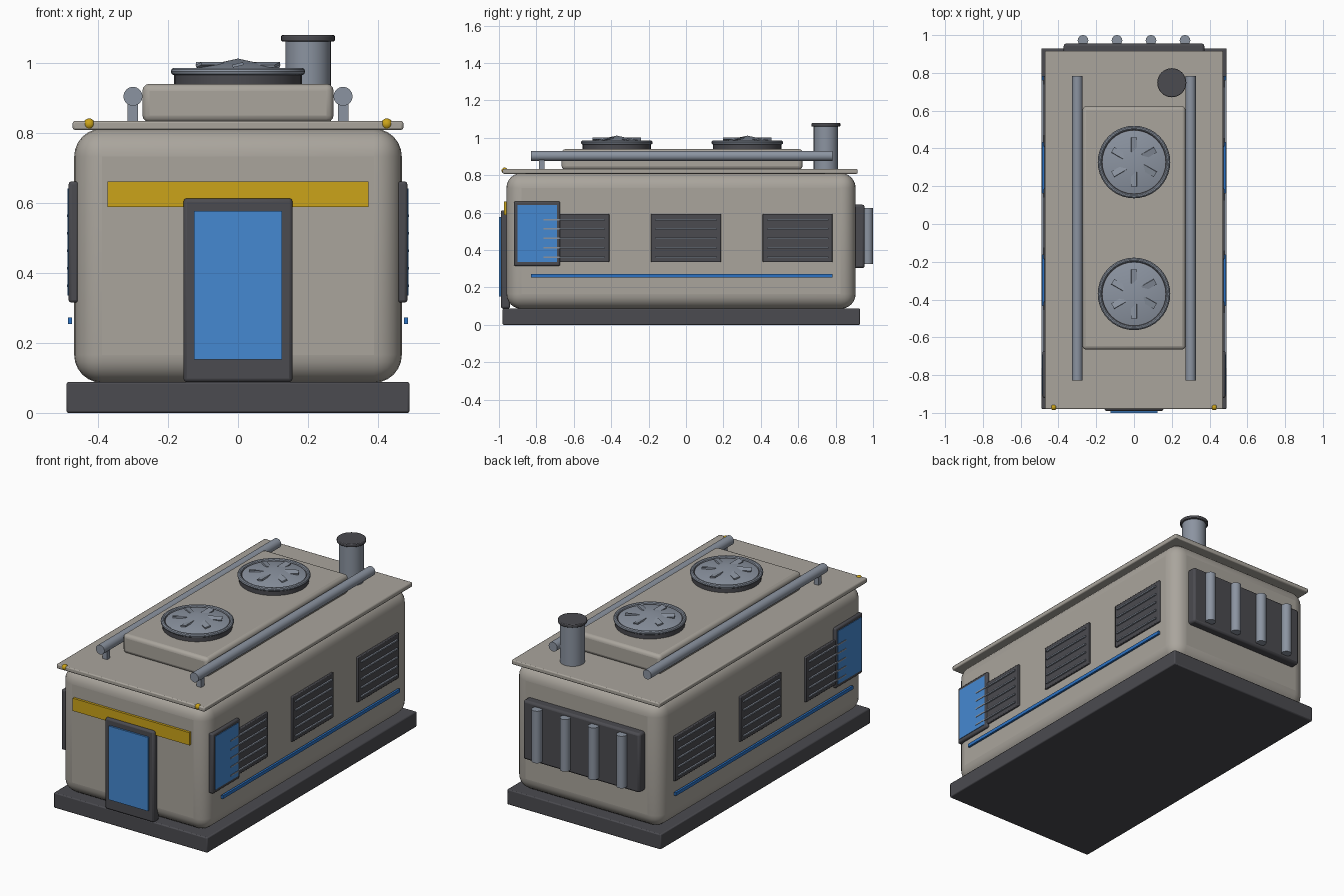
import bpy, math
from mathutils import Matrix

if "Cube" in bpy.data.objects:
    bpy.data.objects.remove(bpy.data.objects["Cube"])


def mat(name, r, g, b):
    m = bpy.data.materials.new(name)
    m.diffuse_color = (r, g, b, 1)
    m.use_nodes = True
    m.node_tree.nodes["Principled BSDF"].inputs["Base Color"].default_value = m.diffuse_color
    return m


SHELL = mat("warm_grey_shell", 0.40, 0.375, 0.335)
DARK = mat("dark_grey", 0.07, 0.07, 0.08)
METAL = mat("blue_grey_metal", 0.26, 0.295, 0.355)
GLASS = mat("blue_glass", 0.06, 0.25, 0.64)
STRIPE = mat("deep_blue", 0.025, 0.17, 0.55)
YELLOW = mat("amber_yellow", 0.60, 0.37, 0.01)


def finish(o, name, m, bevel=0, seg=2):
    o.name = name
    o.data.materials.append(m)
    if bevel:
        b = o.modifiers.new("bevel", "BEVEL")
        b.width, b.segments, b.limit_method = bevel, seg, "ANGLE"
    bpy.ops.object.shade_smooth_by_angle(angle=math.radians(35))
    return o


def box(name, m, x, y, z, bevel=0, seg=2):
    """Box from (min, max) ranges on each axis."""
    bpy.ops.mesh.primitive_cube_add(size=1)
    o = bpy.context.object
    c = [(a + b) / 2 for a, b in (x, y, z)]
    s = [b - a for a, b in (x, y, z)]
    o.data.transform(Matrix.Diagonal((*s, 1)))
    o.location = c
    return finish(o, name, m, bevel, seg)


def cyl(name, m, r, h, loc, rot=(0, 0, 0), bevel=0, r2=None):
    bpy.ops.mesh.primitive_cone_add(vertices=32, radius1=r, radius2=r if r2 is None else r2,
                                    depth=h, location=loc, rotation=rot)
    return finish(bpy.context.object, name, m, bevel)


# Base, shell, roof
box("base_plinth", DARK, (-.49, .49), (-.98, .93), (0, .088), .006)
box("cabin_shell", SHELL, (-.468, .468), (-.96, .907), (.086, .812), .08, 6)
box("roof_slab", SHELL, (-.472, .472), (-.98, .917), (.808, .834), .006)
box("roof_housing", SHELL, (-.273, .273), (-.665, .623), (.83, .94), .02, 3)

# Roof fans
for i, y in enumerate((-.37, .328)):
    cyl(f"fan_collar_{i}", DARK, .183, .04, (0, y, .955))
    bpy.ops.mesh.primitive_torus_add(major_radius=.181, minor_radius=.011, major_segments=40,
                                     minor_segments=10, location=(0, y, .975))
    finish(bpy.context.object, f"fan_ring_{i}", METAL)
    cyl(f"fan_dome_{i}", METAL, .166, .037, (0, y, .9935), r2=0)
    for k in range(6):
        a = math.radians(30 + 60 * k)
        b = box(f"fan_blade_{i}_{k}", METAL, (-.038, .038), (-.016, .016), (-.004, .004))
        b.location = (.092 * math.cos(a), y + .092 * math.sin(a), .994)
        b.rotation_euler = (math.radians(14), 0, a)

# Chimney
cyl("chimney_pipe", METAL, .065, .24, (.2, .748, .95))
cyl("chimney_cap", DARK, .077, .018, (.2, .748, 1.07), bevel=.004)

# Roof rails, posts and marker lamps
for s in (-1, 1):
    cyl(f"roof_rail_{s}", METAL, .027, 1.612, (s * .3, -.022, .904), (math.pi / 2, 0, 0))
    box(f"rail_post_{s}", METAL, (s * .3 - .015, s * .3 + .015), (-.785, -.757), (.83, .9))
    bpy.ops.mesh.primitive_uv_sphere_add(segments=20, ring_count=12, radius=.016,
                                         location=(s * .425, -.97, .825))
    finish(bpy.context.object, f"marker_lamp_{s}", YELLOW)

# Front door and sign band
box("front_band", YELLOW, (-.373, .373), (-.974, -.958), (.588, .661))
box("door_frame", DARK, (-.156, .156), (-.99, -.94), (.088, .613), .01)
box("door_panel", GLASS, (-.125, .125), (-1, -.985), (.152, .577))

# Side vents, windows and stripes
for s in (-1, 1):
    def side(a, b):
        return tuple(sorted((s * a, s * b)))
    for i, y in enumerate((-.597, 0, .597)):
        box(f"side_vent_{s}_{i}", DARK, side(.455, .48), (y - .187, y + .187), (.335, .594), .004)
        for k in range(5):
            z = .363 + .05 * k
            box(f"vent_slat_{s}_{i}_{k}", METAL, side(.47, .489), (y - .165, y + .165),
                (z - .004, z + .004))
    box(f"window_frame_{s}", DARK, side(.455, .484), (-.92, -.673), (.315, .661), .008)
    box(f"window_glass_{s}", GLASS, side(.478, .487), (-.902, -.69), (.335, .641))
    box(f"side_stripe_{s}", STRIPE, side(.474, .486), (-.83, .784), (.254, .273))

# Rear exhaust panel
box("rear_panel", DARK, (-.372, .372), (.89, .955), (.303, .643), .012)
for i, x in enumerate((-.27, -.09, .09, .27)):
    cyl(f"rear_pipe_{i}", METAL, .028, .3, (x, .972, .475))
